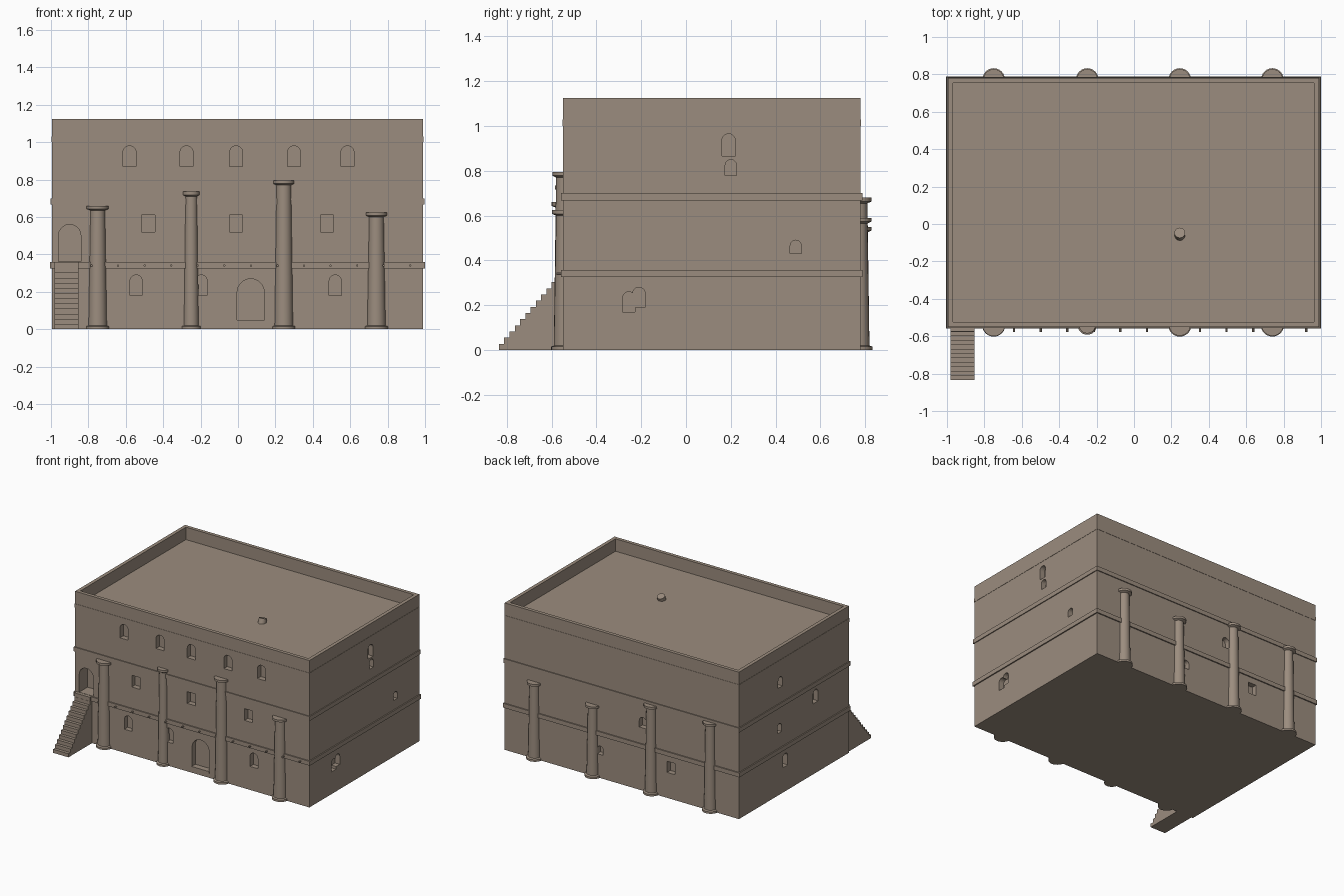
import bpy, bmesh, math
from mathutils import Vector, Matrix

cube = bpy.data.objects.get("Cube")
if cube:
    bpy.data.objects.remove(cube, do_unlink=True)

stone = bpy.data.materials.new("warm clay stone")
stone.use_nodes = True
COLOUR = (0.33, 0.265, 0.21, 1)
stone.diffuse_color = COLOUR
stone.node_tree.nodes["Principled BSDF"].inputs["Base Color"].default_value = COLOUR

X0, X1, Y0, Y1 = -0.995, 0.99, -0.55, 0.78
WALL_TOP, ROOF, TOP = 1.0, 1.03, 1.125


def finish(name, bm, smooth=False):
    bmesh.ops.recalc_face_normals(bm, faces=bm.faces)
    mesh = bpy.data.meshes.new(name)
    bm.to_mesh(mesh)
    bm.free()
    mesh.materials.append(stone)
    ob = bpy.data.objects.new(name, mesh)
    bpy.context.collection.objects.link(ob)
    if smooth:
        bpy.ops.object.select_all(action='DESELECT')
        ob.select_set(True)
        bpy.context.view_layer.objects.active = ob
        bpy.ops.object.shade_smooth_by_angle(angle=math.radians(35))
    return ob


def box(name, lo, hi):
    bm = bmesh.new()
    lo, hi = Vector(lo), Vector(hi)
    bmesh.ops.create_cube(bm, size=1)
    for v in bm.verts:
        v.co = (lo + hi) / 2 + v.co * (hi - lo)
    return finish(name, bm)


def prism(name, points, offset):
    bm = bmesh.new()
    face = bm.faces.new([bm.verts.new(p) for p in points])
    new = bmesh.ops.extrude_face_region(bm, geom=[face])["geom"]
    bmesh.ops.translate(bm, vec=offset, verts=[g for g in new if isinstance(g, bmesh.types.BMVert)])
    return finish(name, bm)


def opening_outline(width, z0, z1, arched):
    r = width / 2
    if not arched:
        return [(-r, z0), (r, z0), (r, z1), (-r, z1)]
    arch = [(r * math.cos(a), z1 - r + r * math.sin(a))
            for a in (math.pi * i / 10 for i in range(11))]
    return [(-r, z0), (r, z0)] + arch


# Main walls
walls = box("walls", (X0, Y0, 0), (X1, Y1, WALL_TOP))

# Each wall: outside point and inward direction for a position along it
SIDES = {
    "front": (lambda u, z: (u, Y0 - 0.05, z), Vector((0, 1, 0))),
    "back": (lambda u, z: (u, Y1 + 0.05, z), Vector((0, -1, 0))),
    "left": (lambda u, z: (X1 + 0.05, u, z), Vector((-1, 0, 0))),
    "right": (lambda u, z: (X0 - 0.05, u, z), Vector((1, 0, 0))),
}


def cut(side, at, width, z0, z1, arched=True, depth=0.04):
    place, inward = SIDES[side]
    outline = [place(at + u, z) for u, z in opening_outline(width, z0, z1, arched)]
    cutter = prism("cutter", outline, inward * (depth + 0.05))
    cutter.hide_render = True
    mod = walls.modifiers.new("opening", 'BOOLEAN')
    mod.operation, mod.solver, mod.object = 'DIFFERENCE', 'EXACT', cutter
    bpy.context.view_layer.objects.active = walls
    bpy.ops.object.modifier_apply(modifier=mod.name)
    bpy.data.objects.remove(cutter, do_unlink=True)


# Front windows and doors
for x in (-0.58, -0.275, -0.01, 0.30, 0.585):
    cut("front", x, 0.07, 0.87, 0.98)
for x in (-0.48, -0.01, 0.475):
    cut("front", x, 0.07, 0.52, 0.61, arched=False)
for x in (-0.545, -0.197, 0.52):
    cut("front", x, 0.065, 0.18, 0.29)
cut("front", 0.068, 0.145, 0.05, 0.27)
cut("front", -0.9, 0.12, 0.362, 0.56, depth=0.1)

# Windows on the other walls
cut("left", 0.19, 0.06, 0.865, 0.965)
cut("left", 0.2, 0.05, 0.78, 0.85)
cut("left", 0.49, 0.05, 0.43, 0.49)
cut("left", -0.21, 0.055, 0.19, 0.28)
cut("left", -0.255, 0.055, 0.17, 0.26)
cut("right", 0.28, 0.05, 0.82, 0.9)
cut("right", -0.147, 0.06, 0.54, 0.64)
cut("right", 0.29, 0.05, 0.475, 0.545)
cut("right", 0.22, 0.06, 0.19, 0.29)
cut("back", -0.18, 0.06, 0.48, 0.56)
cut("back", 0.18, 0.05, 0.18, 0.245)
cut("back", -0.42, 0.07, 0.195, 0.28, arched=False)

# Roof slab and parapet
E, T = 0.002, 0.027
box("roof_slab", (X0 - E, Y0 - E, WALL_TOP), (X1 + E, Y1 + E, ROOF))
box("parapet_front", (X0, Y0, ROOF), (X1, Y0 + T, TOP))
box("parapet_back", (X0, Y1 - T, ROOF), (X1, Y1, TOP))
box("parapet_left", (X1 - T, Y0 + T, ROOF), (X1, Y1 - T, TOP))
box("parapet_right", (X0, Y0 + T, ROOF), (X0 + T, Y1 - T, TOP))

# Storey bands
for name, z0, z1, out in (("lower_band", 0.325, 0.358, 0.009), ("upper_band", 0.667, 0.7, 0.007)):
    box(name, (X0 - out, Y0 - out, z0), (X1 + out, Y1 + out, z1))

# Door sill
box("door_sill", (-0.008, Y0 - 0.005, 0.035), (0.144, Y0 + 0.03, 0.05))


def column(name, x, y, height, r0, r1, cap, base):
    profile = [(0, 0), (base, 0), (base, 0.015), (r0, 0.02), (r1, height - 0.025),
               (cap, height - 0.017), (cap, height), (0, height)]
    bm = bmesh.new()
    verts = [bm.verts.new((r, 0, z)) for r, z in profile]
    edges = [bm.edges.new(pair) for pair in zip(verts, verts[1:])]
    bmesh.ops.spin(bm, geom=verts + edges, cent=(0, 0, 0), axis=(0, 0, 1),
                   angle=math.tau, steps=24, use_merge=True)
    bmesh.ops.remove_doubles(bm, verts=bm.verts, dist=1e-5)
    bmesh.ops.translate(bm, vec=(x, y, 0), verts=bm.verts)
    finish(name, bm, smooth=True)


# Half-sunk columns: position, height, radii
for i, (x, h, r0, r1, cap) in enumerate([
        (-0.75, 0.66, 0.05, 0.04, 0.06), (-0.25, 0.735, 0.04, 0.032, 0.045),
        (0.245, 0.795, 0.05, 0.04, 0.057), (0.74, 0.625, 0.05, 0.04, 0.058)]):
    column(f"front_column_{i + 1}", x, -0.54, h, r0, r1, cap, r0 + 0.012)
for i, (x, h) in enumerate([(-0.75, 0.68), (-0.25, 0.68), (0.245, 0.55), (0.74, 0.59)]):
    column(f"back_column_{i + 1}", x, 0.773, h, 0.046, 0.037, 0.055, 0.06)

# Outside stair
STEPS, RUN, RISE = 12, 0.0235, 0.0275
stair = [(Y0 + 0.01, 0), (-0.835, 0)]
for i in range(STEPS):
    stair += [(-0.835 + i * RUN, (i + 1) * RISE), (-0.835 + (i + 1) * RUN, (i + 1) * RISE)]
stair.append((Y0 + 0.01, STEPS * RISE))
prism("staircase", [(-0.982, y, z) for y, z in stair], (0.13, 0, 0))
box("stair_landing", (-0.982, -0.575, 0.325), (-0.852, Y0 + 0.01, 0.36))


def rod(name, start, end, radius, sides):
    a, b = Vector(start), Vector(end)
    turn = (b - a).to_track_quat('Z', 'Y').to_matrix().to_4x4()
    bm = bmesh.new()
    bmesh.ops.create_cone(bm, cap_ends=True, segments=sides, radius1=radius, radius2=radius,
                          depth=(b - a).length, matrix=Matrix.Translation((a + b) / 2) @ turn)
    finish(name, bm, smooth=True)


# Beam ends along the lower band
for i in range(13):
    x = -0.783 + i * 0.142
    rod(f"beam_end_{i + 1}", (x, Y0, 0.34), (x, Y0 - 0.028, 0.34), 0.006, 8)

# Leaning roof vent
rod("roof_vent", (0.245, -0.065, ROOF - 0.02), (0.245, -0.047, ROOF + 0.03), 0.029, 16)
